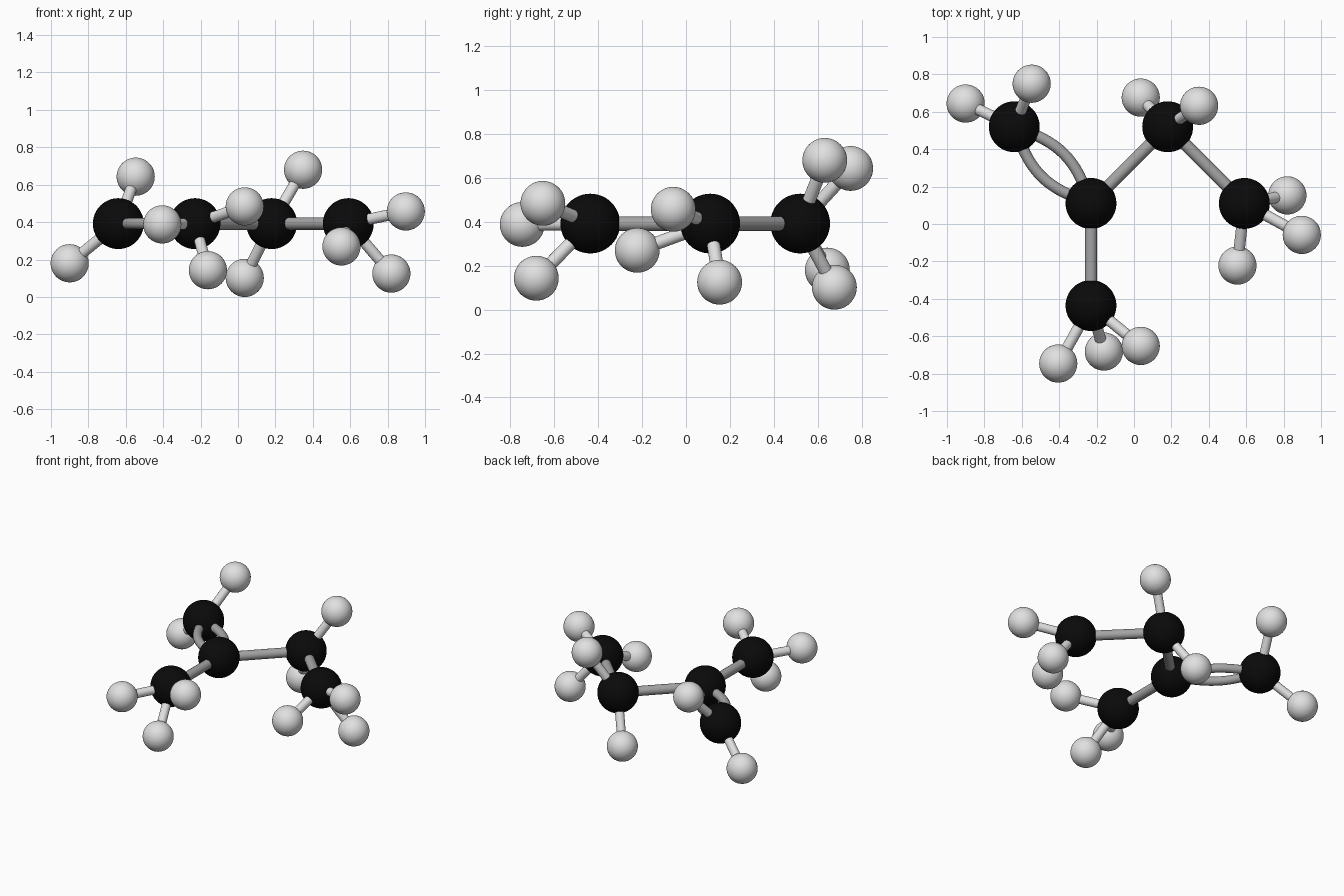
import bpy, math
from mathutils import Vector

if "Cube" in bpy.data.objects:
    bpy.data.objects.remove(bpy.data.objects["Cube"])


def material(name, v):
    m = bpy.data.materials.new(name)
    m.diffuse_color = (v, v, v, 1)
    m.use_nodes = True
    m.node_tree.nodes["Principled BSDF"].inputs["Base Color"].default_value = m.diffuse_color
    return m


BLACK = material("carbon black", 0.003)
WHITE = material("hydrogen light grey", 0.75)
GREY = material("bond grey", 0.37)


def finish(name, mat):
    ob = bpy.context.object
    ob.name = name
    ob.data.materials.append(mat)
    bpy.ops.object.shade_smooth_by_angle()
    return ob


def atom(name, pos, r, mat):
    bpy.ops.mesh.primitive_uv_sphere_add(segments=48, ring_count=24, radius=r, location=pos)
    return finish(name, mat)


def bond(name, a, b, r, mat):
    d = b - a
    bpy.ops.mesh.primitive_cylinder_add(vertices=24, radius=r, depth=d.length,
                                        location=(a + b) / 2,
                                        rotation=d.to_track_quat('Z', 'Y').to_euler())
    return finish(name, mat)


def curved_bond(name, a, b, bulge, r, mat):
    # arc between two atoms, bowed sideways in the horizontal plane
    cu = bpy.data.curves.new(name, 'CURVE')
    cu.dimensions = '3D'
    cu.bevel_depth = r
    cu.bevel_resolution = 6
    side = (b - a).cross(Vector((0, 0, 1))).normalized()
    n = 24
    sp = cu.splines.new('POLY')
    sp.points.add(n)
    for i in range(n + 1):
        t = i / n
        p = a.lerp(b, t) + side * bulge * math.sin(math.pi * t)
        sp.points[i].co = (*p, 1)
    sp.use_smooth = True
    cu.materials.append(mat)
    ob = bpy.data.objects.new(name, cu)
    bpy.context.collection.objects.link(ob)


# carbon positions, all in one plane
Z = 0.392
carbons = [Vector((x, y, Z)) for x, y in
           ((-0.64, 0.52), (-0.23, 0.11), (0.18, 0.52), (0.59, 0.11), (-0.23, -0.436))]

# hydrogens grouped by the carbon they hang on
hydrogens = {
    0: [(-0.90, 0.644, 0.18), (-0.547, 0.75, 0.643)],
    2: [(0.036, 0.676, 0.102), (0.348, 0.632, 0.68)],
    3: [(0.82, 0.153, 0.125), (0.897, -0.058, 0.457), (0.553, -0.222, 0.27)],
    4: [(-0.405, -0.746, 0.388), (-0.161, -0.682, 0.143), (0.036, -0.652, 0.484)],
}

# carbon atoms and the bonds between them
for i, c in enumerate(carbons):
    atom(f"carbon_atom_{i + 1}", c, 0.136, BLACK)
for a, b in ((1, 2), (2, 3), (1, 4)):
    bond(f"single_bond_{a + 1}_{b + 1}", carbons[a], carbons[b], 0.033, GREY)
for s, label in ((1, "left"), (-1, "right")):
    curved_bond(f"double_bond_{label}", carbons[0], carbons[1], s * 0.085, 0.03, GREY)

# hydrogen atoms with their thinner, paler bonds
for i, group in hydrogens.items():
    for k, p in enumerate(group):
        h = Vector(p)
        atom(f"hydrogen_atom_{i + 1}_{k + 1}", h, 0.102, WHITE)
        bond(f"hydrogen_bond_{i + 1}_{k + 1}", carbons[i], h, 0.03, WHITE)
